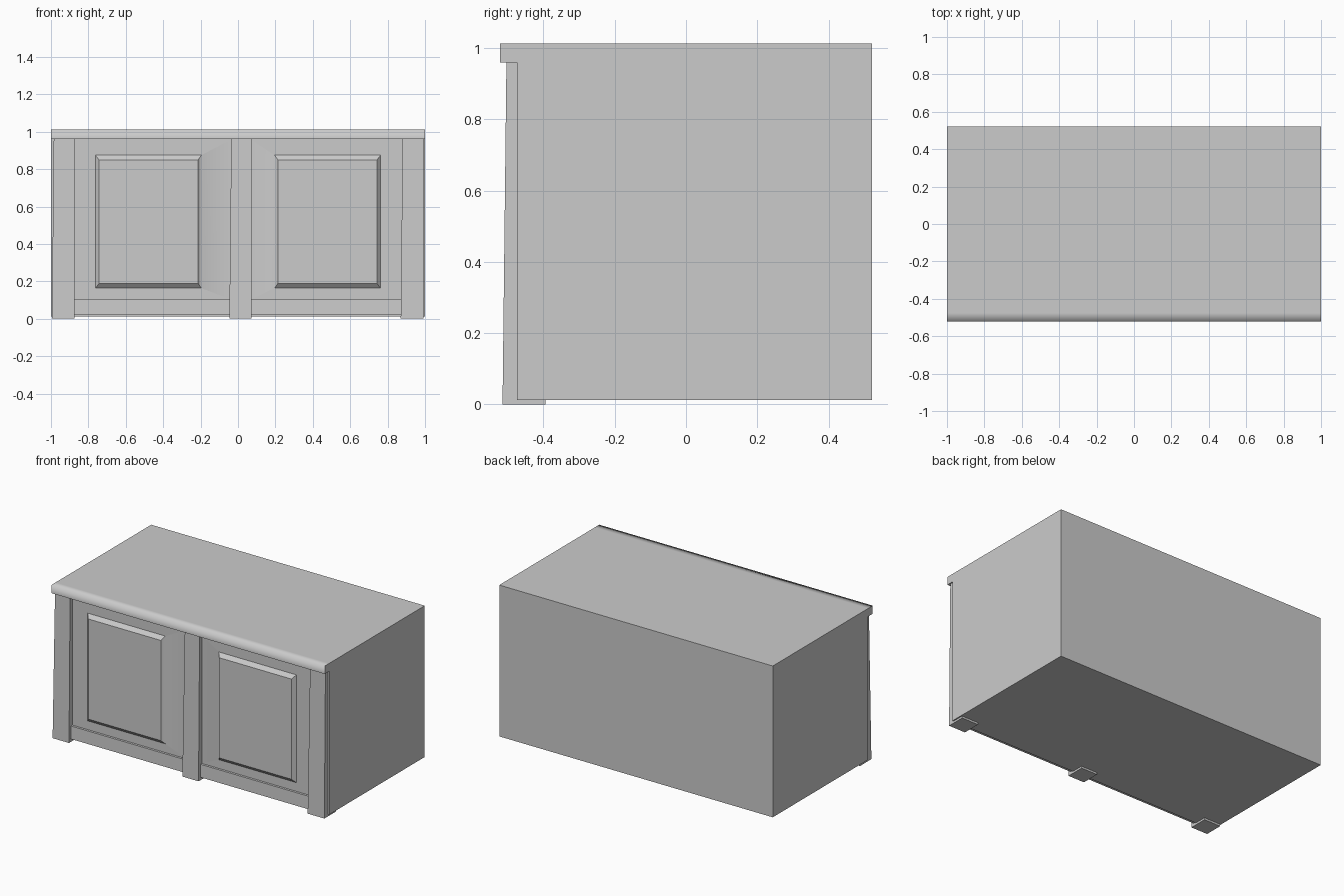
import bpy

cube = bpy.data.objects.get("Cube")
if cube:
    bpy.data.objects.remove(cube)

grey = bpy.data.materials.new("plain_grey")
grey.use_nodes = True
GREY = (0.6, 0.6, 0.6, 1)
grey.diffuse_color = GREY
grey.node_tree.nodes["Principled BSDF"].inputs["Base Color"].default_value = GREY


def build(name, verts, faces, soft=None):
    """Make a mesh; edges stay sharp unless soft(a, b) is true for their ends."""
    mesh = bpy.data.meshes.new(name)
    mesh.from_pydata(verts, [], faces)
    mesh.materials.append(grey)
    mesh.update()
    obj = bpy.data.objects.new(name, mesh)
    bpy.context.collection.objects.link(obj)
    if soft:
        mesh.shade_smooth()
        for e in mesh.edges:
            a, b = (mesh.vertices[i].co for i in e.vertices)
            e.use_edge_sharp = not soft(a, b)
    return obj


def ring(x0, x1, y0, y1, z):
    return [(x0, y0, z), (x1, y0, z), (x1, y1, z), (x0, y1, z)]


def block(name, low, high):
    sides = [(i, (i + 1) % 4, (i + 1) % 4 + 4, i + 4) for i in range(4)]
    return build(name, low + high, [(3, 2, 1, 0), (4, 5, 6, 7)] + sides)


FRONT, BACK, LIP, BASE, TOP = -0.475, 0.522, -0.522, 0.013, 1.013

# Cabinet body and overhanging top: one side profile run across the width
profile = [(BACK, BASE), (FRONT, BASE), (FRONT, 0.96), (LIP, 0.96),
           (LIP, TOP), (FRONT, TOP), (BACK, TOP)]
n = len(profile)
verts = [(x, y, z) for x in (-1, 1) for y, z in profile]
faces = [(i, i + n, (i + 1) % n + n, (i + 1) % n) for i in range(n)]
# Side caps, split into the main panel and the lip end
for caps in ([0, 1, 2, 5, 6], [2, 3, 4, 5]):
    faces.append(tuple(caps))
    faces.append(tuple(i + n for i in reversed(caps)))
build("cabinet_body", verts, faces,
      lambda a, b: a.x != b.x and a.z > 1 and a.y < 0)

# Three posts with feet, leaning slightly back towards the top
for name, x0, x1 in (("right_post", -0.995, -0.875), ("middle_post", -0.046, 0.072),
                     ("left_post", 0.87, 0.992)):
    block(name, ring(x0, x1, -0.515, -0.395, 0),
          ring(x0 + 0.01, x1, -0.504, -0.395, 0.961))

# Bottom rail
block("bottom_rail", ring(-0.88, 0.88, -0.497, -0.46, 0.02),
      ring(-0.88, 0.88, -0.495, -0.46, 0.105))


# Doors: a flat frame, a bevel and a raised centre panel
def door(name, s, x_in):
    rects = [(x_in, 0.885, 0.1, 0.962, -0.48),
             (0.195, 0.763, 0.163, 0.875, -0.48),
             (0.213, 0.743, 0.188, 0.85, -0.502)]
    verts = [(s * x, y, z) for xa, xb, za, zb, y in rects
             for x, z in ((xa, za), (xb, za), (xb, zb), (xa, zb))]
    faces = [(8, 9, 10, 11)]
    for k in (0, 4):
        faces += [(k + i, k + (i + 1) % 4, k + 4 + (i + 1) % 4, k + 4 + i)
                  for i in range(4)]
    if s < 0:
        faces = [f[::-1] for f in faces]
    # The bevel blends into the frame on the side next to the middle post
    build(name, verts, faces,
          lambda a, b: abs(abs(a.x) - 0.195) < 0.001 and abs(a.x - b.x) < 0.001)


door("right_door", -1, 0.03)
door("left_door", 1, 0.06)
